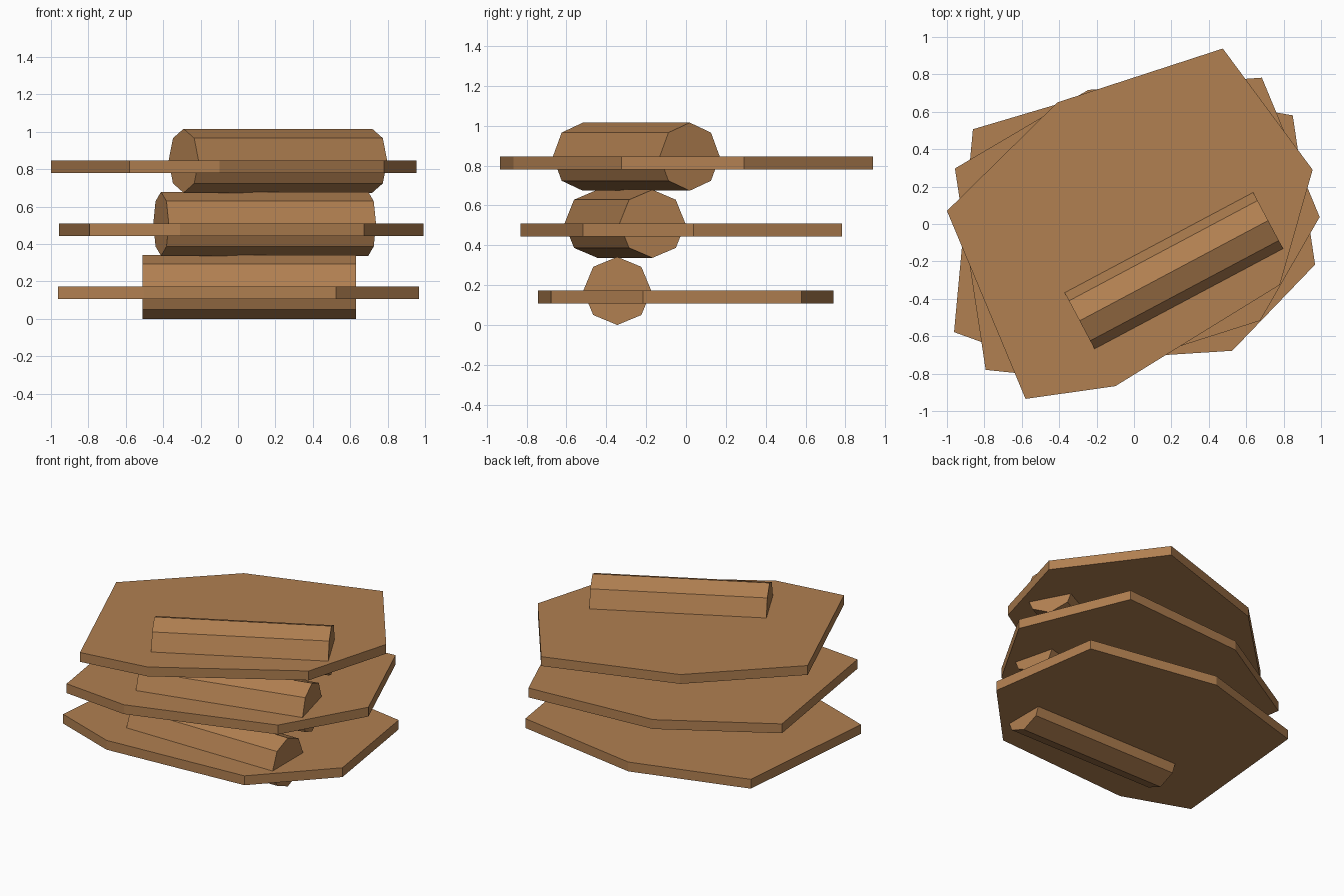
import bpy, bmesh, math
from mathutils import Matrix, Vector

if "Cube" in bpy.data.objects:
    bpy.data.objects.remove(bpy.data.objects["Cube"])

PIVOT = Vector((-0.055, 0.01, 0))   # vertical axis the layers twist around
STEP = math.radians(14)             # twist per layer
PITCH = 0.337                       # layer height
LOG_R, LOG_LEN = 0.171, 1.142

wood = bpy.data.materials.new("warm brown wood")
wood.diffuse_color = (0.44, 0.215, 0.082, 1)
wood.use_nodes = True
wood.node_tree.nodes["Principled BSDF"].inputs["Base Color"].default_value = wood.diffuse_color

# Uneven seven-sided slab outline (topmost layer)
OUTLINE = [(0.78, -0.325), (0.955, 0.29), (0.475, 0.938), (-0.41, 0.65),
           (-1.0, 0.07), (-0.58, -0.935), (-0.10, -0.867)]


def prism(name, ring, offset, matrix):
    """Extrude a closed ring of points along offset, then place it."""
    bm = bmesh.new()
    face = bm.faces.new([bm.verts.new(p) for p in ring])
    ext = bmesh.ops.extrude_face_region(bm, geom=[face], use_keep_orig=True)
    top = [v for v in ext["geom"] if isinstance(v, bmesh.types.BMVert)]
    bmesh.ops.translate(bm, verts=top, vec=offset)
    bmesh.ops.transform(bm, matrix=matrix, verts=bm.verts)
    bmesh.ops.recalc_face_normals(bm, faces=bm.faces)
    mesh = bpy.data.meshes.new(name)
    bm.to_mesh(mesh)
    bm.free()
    mesh.materials.append(wood)
    obj = bpy.data.objects.new(name, mesh)
    bpy.context.collection.objects.link(obj)


def twist(angle, z):
    return (Matrix.Translation(PIVOT + Vector((0, 0, z)))
            @ Matrix.Rotation(angle, 4, 'Z') @ Matrix.Translation(-PIVOT))


# Octagonal log section, resting on a corner
log_ring = [(0.06 - LOG_LEN / 2,
             -0.345 + LOG_R * math.sin(k * math.pi / 4),
             LOG_R + LOG_R * math.cos(k * math.pi / 4)) for k in range(8)]

for i, level in enumerate(("lower", "middle", "upper")):
    # Flat slab
    prism(level + "_slab", [(x, y, 0.107) for x, y in OUTLINE],
          (0, 0, 0.066), twist((i - 2) * STEP, i * PITCH))
    # Log running through the slab
    prism(level + "_log", log_ring, (LOG_LEN, 0, 0), twist(i * STEP, i * PITCH))
